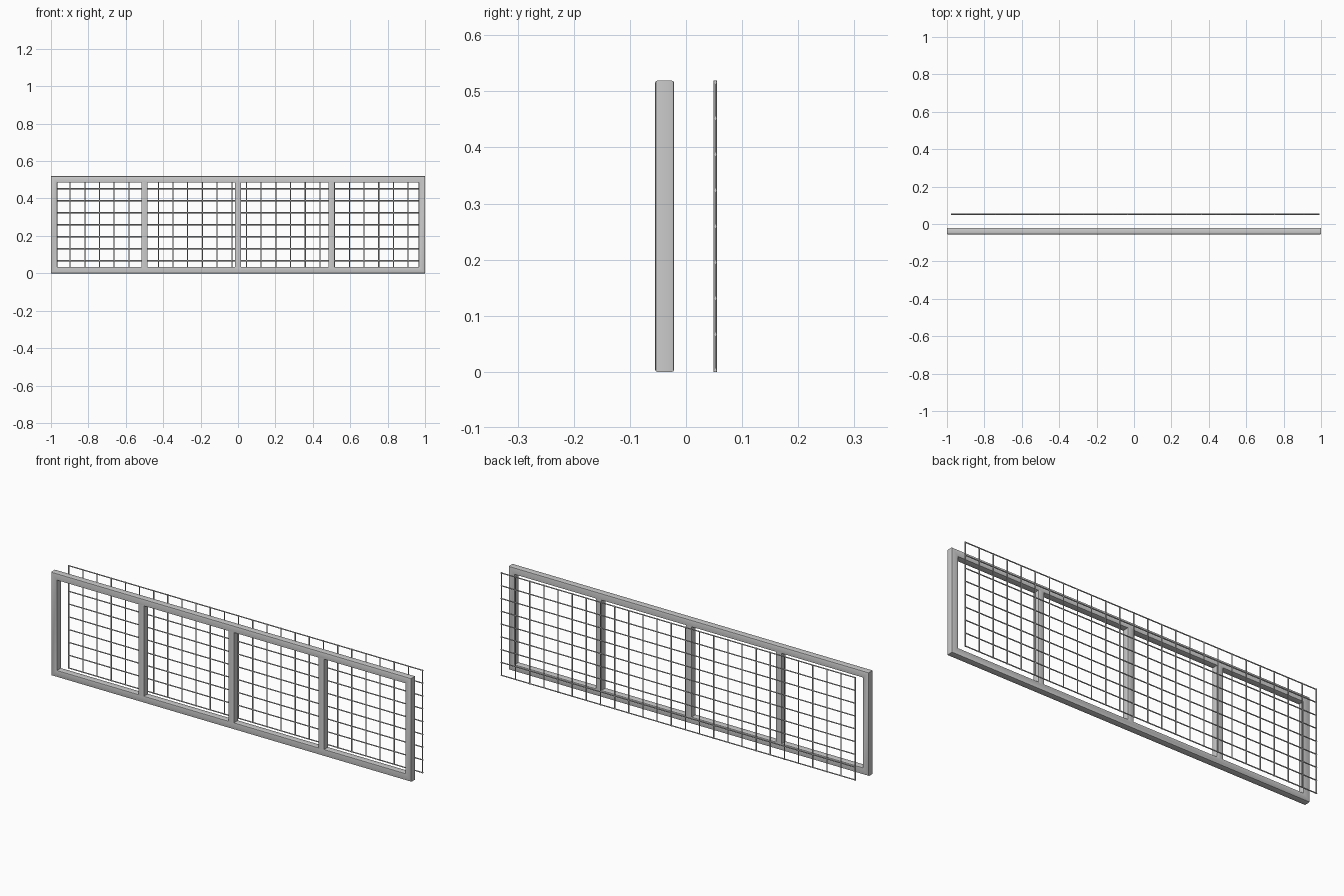
import bpy
import bmesh
import math
from mathutils import Vector

HEIGHT = 0.519
TUBE = 0.034          # square tube width
FRAME_Y = -0.038      # centre plane of the frame
WIRE_R = 0.0028
WIRE_Y = 0.055 - WIRE_R

cube = bpy.data.objects.get("Cube")
if cube:
    bpy.data.objects.remove(cube, do_unlink=True)


def make_material(name, colour):
    mat = bpy.data.materials.new(name)
    mat.use_nodes = True
    mat.diffuse_color = colour
    mat.node_tree.nodes["Principled BSDF"].inputs["Base Color"].default_value = colour
    return mat


steel = make_material("light_grey_steel", (0.6, 0.6, 0.6, 1))


def finish(bm, name):
    bmesh.ops.recalc_face_normals(bm, faces=bm.faces)
    mesh = bpy.data.meshes.new(name)
    bm.to_mesh(mesh)
    bm.free()
    mesh.materials.append(steel)
    obj = bpy.data.objects.new(name, mesh)
    bpy.context.collection.objects.link(obj)
    bpy.ops.object.select_all(action="DESELECT")
    obj.select_set(True)
    bpy.context.view_layer.objects.active = obj
    bpy.ops.object.shade_smooth_by_angle(angle=math.radians(35))
    return obj


def tube_profile(radius=0.004, steps=2):
    """Square section with rounded corners, as (across, depth) pairs."""
    inner = TUBE / 2 - radius
    points = []
    for quarter in range(4):
        mid = math.radians(45 + 90 * quarter)
        cx = math.copysign(inner, math.cos(mid))
        cy = math.copysign(inner, math.sin(mid))
        for s in range(steps + 1):
            a = math.radians(90 * (quarter + s / steps))
            points.append((cx + radius * math.cos(a), cy + radius * math.sin(a)))
    return points


def bridge(bm, ring_a, ring_b):
    n = len(ring_a)
    for i in range(n):
        j = (i + 1) % n
        bm.faces.new((ring_a[i], ring_a[j], ring_b[j], ring_b[i]))


profile = tube_profile()

# Outer frame: tube section swept round a rectangle with mitred corners
bm = bmesh.new()
rings = []
for sx, sz in ((-1, -1), (1, -1), (1, 1), (-1, 1)):
    ring = []
    for across, depth in profile:
        x = sx * (1 - TUBE / 2 + across)
        z = HEIGHT / 2 + sz * (HEIGHT / 2 - TUBE / 2 + across)
        ring.append(bm.verts.new((x, FRAME_Y + depth, z)))
    rings.append(ring)
for k in range(4):
    bridge(bm, rings[k], rings[(k + 1) % 4])
finish(bm, "outer_frame")

# Upright dividers between the bottom and top rails
for name, x in (("right_divider", -0.5), ("centre_divider", 0), ("left_divider", 0.5)):
    bm = bmesh.new()
    ends = [[bm.verts.new((x + a, FRAME_Y + d, z)) for a, d in profile]
            for z in (TUBE - 0.004, HEIGHT - TUBE + 0.004)]
    bridge(bm, *ends)
    for ring in ends:
        bm.faces.new(ring)
    finish(bm, name)


def add_wire(bm, start, end):
    start, end = Vector(start), Vector(end)
    axis = end - start
    matrix = axis.to_track_quat("Z", "Y").to_matrix().to_4x4()
    matrix.translation = (start + end) / 2
    bmesh.ops.create_cone(bm, cap_ends=True, segments=8, radius1=WIRE_R,
                          radius2=WIRE_R, depth=axis.length, matrix=matrix)


# Wire grid standing behind the frame
X0, X1 = -0.979, 0.991
COLUMNS, ROWS = 26, 9

bm = bmesh.new()
for i in range(COLUMNS):
    x = X0 + WIRE_R + (X1 - X0 - 2 * WIRE_R) * i / (COLUMNS - 1)
    add_wire(bm, (x, WIRE_Y, 0), (x, WIRE_Y, HEIGHT))
finish(bm, "upright_wires")

bm = bmesh.new()
for i in range(ROWS):
    z = WIRE_R + (HEIGHT - 2 * WIRE_R) * i / (ROWS - 1)
    add_wire(bm, (X0, WIRE_Y, z), (X1, WIRE_Y, z))
finish(bm, "level_wires")
